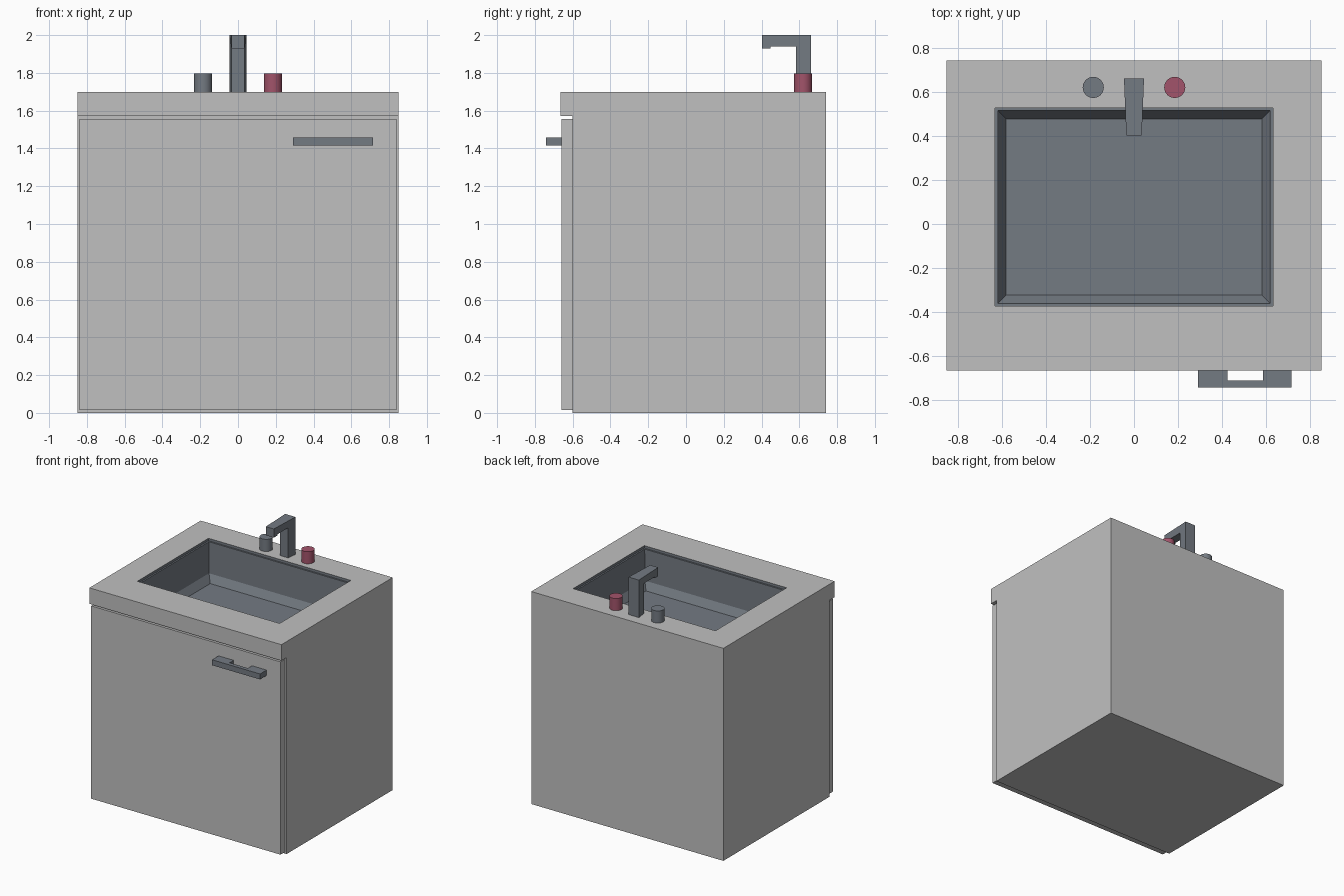
import bpy, bmesh
from mathutils import Vector

if "Cube" in bpy.data.objects:
    bpy.data.objects.remove(bpy.data.objects["Cube"])


def material(name, rgb):
    m = bpy.data.materials.new(name)
    m.diffuse_color = (*rgb, 1)
    m.use_nodes = True
    m.node_tree.nodes["Principled BSDF"].inputs["Base Color"].default_value = m.diffuse_color
    return m


grey = material("light grey", (0.53, 0.53, 0.53))
slate = material("slate metal", (0.175, 0.197, 0.226))
red = material("muted red", (0.36, 0.088, 0.145))


def finish(name, bm, *mats):
    bmesh.ops.recalc_face_normals(bm, faces=bm.faces)
    me = bpy.data.meshes.new(name)
    bm.to_mesh(me)
    bm.free()
    for m in mats:
        me.materials.append(m)
    ob = bpy.data.objects.new(name, me)
    bpy.context.collection.objects.link(ob)
    return ob


def prism(name, pts, offset, mat):
    """Extrude a closed outline along the offset vector."""
    bm = bmesh.new()
    f = bm.faces.new([bm.verts.new(p) for p in pts])
    r = bmesh.ops.extrude_face_region(bm, geom=[f])
    vs = [v for v in r["geom"] if isinstance(v, bmesh.types.BMVert)]
    bmesh.ops.translate(bm, verts=vs, vec=Vector(offset))
    return finish(name, bm, mat)


def ring(bm, x, y0, y1, z):
    return [bm.verts.new(p) for p in
            ((-x, y0, z), (x, y0, z), (x, y1, z), (-x, y1, z))]


# cabinet with overhanging countertop and sunken basin, one closed shell
bm = bmesh.new()
side = [(-0.665, 1.7), (-0.665, 1.572), (-0.6, 1.572), (-0.6, 0),
        (0.742, 0), (0.742, 1.7)]
L = [bm.verts.new((-0.85, y, z)) for y, z in side]
R = [bm.verts.new((0.85, y, z)) for y, z in side]
bm.faces.new(L)
bm.faces.new(R)
for i in range(5):
    bm.faces.new((L[i], L[i + 1], R[i + 1], R[i]))
rings = [[L[0], R[0], R[5], L[5]]]
# basin rings: inset from the opening edge, height
for d, z in ((0, 1.7), (0, 1.68), (0.012, 1.68), (0.015, 1.43), (0.05, 1.37)):
    rings.append(ring(bm, 0.63 - d, -0.373 + d, 0.527 - d, z))
for k in range(len(rings) - 1):
    a, b = rings[k], rings[k + 1]
    for i in range(4):
        j = (i + 1) % 4
        bm.faces.new((a[i], a[j], b[j], b[i])).material_index = int(k > 0)
bm.faces.new(rings[-1]).material_index = 1
finish("cabinet_and_basin", bm, grey, slate)

# door
prism("door", [(-0.838, -0.66, 0.015), (0.838, -0.66, 0.015),
               (0.838, -0.66, 1.557), (-0.838, -0.66, 1.557)],
      (0, 0.06, 0), grey)

# door handle: bar with two wide feet
handle = [(0.29, -0.66), (0.29, -0.742), (0.715, -0.742), (0.715, -0.66),
          (0.586, -0.66), (0.586, -0.711), (0.424, -0.711), (0.424, -0.66)]
prism("door_handle", [(x, y, 1.415) for x, y in handle], (0, 0, 0.044), slate)

# tap: side profile extruded in width, flared toward the back
tap_profile = [(0.661, 1.7), (0.661, 2.0), (0.402, 2.0), (0.402, 1.93),
               (0.447, 1.93), (0.447, 1.94), (0.582, 1.94), (0.582, 1.7)]
tap = prism("tap", [(-0.035, y, z) for y, z in tap_profile], (0.07, 0, 0), slate)
for v in tap.data.vertices:
    if v.co.y > 0.65:
        v.co.x *= 1.3

# tap knobs
for name, x, mat in (("cold_knob", -0.185, slate), ("hot_knob", 0.185, red)):
    bpy.ops.mesh.primitive_cylinder_add(vertices=24, radius=0.048, depth=0.097,
                                        location=(x, 0.62, 1.7485))
    ob = bpy.context.object
    ob.name = name
    ob.data.materials.append(mat)
    bpy.ops.object.shade_smooth_by_angle()
